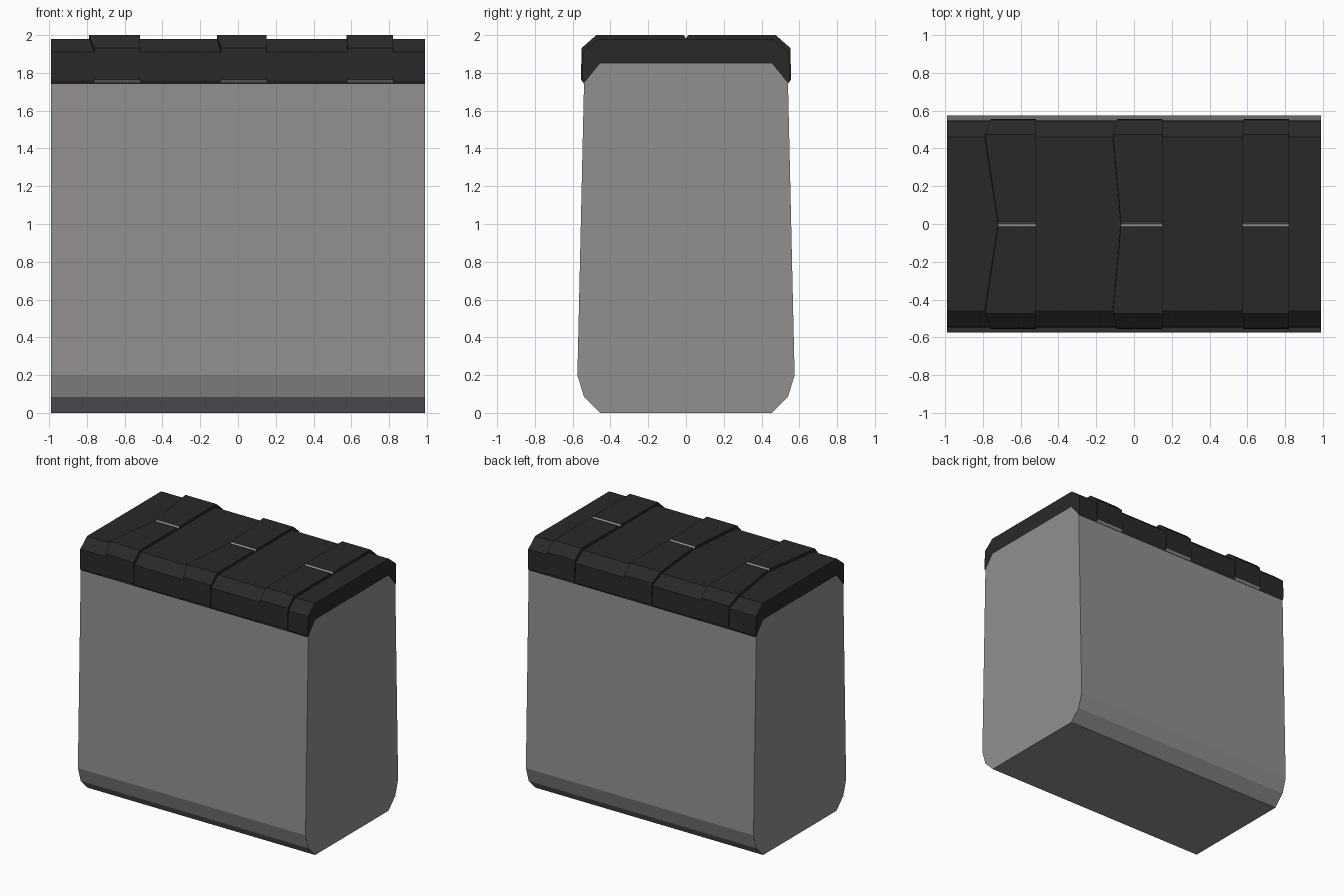
import bpy, bmesh

if "Cube" in bpy.data.objects:
    bpy.data.objects.remove(bpy.data.objects["Cube"])


def material(name, r, g, b):
    m = bpy.data.materials.new(name)
    m.diffuse_color = (r, g, b, 1)
    m.use_nodes = True
    m.node_tree.nodes["Principled BSDF"].inputs["Base Color"].default_value = m.diffuse_color
    return m


grey = material("warm_grey", 0.29, 0.275, 0.285)
dark = material("dark_strap", 0.022, 0.022, 0.023)


def mirror(half):
    """Extend a half profile (y >= 0) to the -y side, without doubling y = 0."""
    return half + [(-p[0],) + tuple(p[1:]) for p in reversed(half) if p[0] > 1e-6]


def prism(name, left, right, mats, grey_edges=()):
    """Solid between two matching end profiles of (x, y, z) points."""
    bm = bmesh.new()
    a = [bm.verts.new(p) for p in left]
    b = [bm.verts.new(p) for p in right]
    n = len(a)
    bm.faces.new(a)
    bm.faces.new(b[::-1])
    for i in range(n):
        j = (i + 1) % n
        f = bm.faces.new((a[i], b[i], b[j], a[j]))
        if i in grey_edges:
            f.material_index = 1
    bmesh.ops.recalc_face_normals(bm, faces=bm.faces[:])
    me = bpy.data.meshes.new(name)
    bm.to_mesh(me)
    bm.free()
    for m in mats:
        me.materials.append(m)
    ob = bpy.data.objects.new(name, me)
    bpy.context.collection.objects.link(ob)
    return ob


def extrude(name, profile, x0, x1, mats):
    return prism(name, [(x0, y, z) for y, z in profile],
                 [(x1, y, z) for y, z in profile], mats)


# Case body: rounded bottom, slightly tapered sides
body_half = [(0.455, 1.85), (0.54, 1.745), (0.575, 0.2), (0.54, 0.085), (0.455, 0)]
extrude("case_body", mirror(body_half), -0.99, 0.99, [grey])

# Lid: bevelled shell over the top of the body
outer = mirror([(0.46, 1.98), (0.546, 1.91), (0.549, 1.76), (0.54, 1.742)])
inner = [(-0.455, 1.85), (0.455, 1.85)]
lid = outer[:4] + inner[::-1] + outer[4:]
extrude("lid", lid, -0.99, 0.99, [dark])

# Straps: (left x at middle, at shoulder, at sides, right x)
straps = [(-0.72, -0.79, -0.76, -0.52),
          (-0.07, -0.112, -0.09, 0.15),
          (0.575, 0.575, 0.58, 0.82)]
for k, (xm, xs, xe, xr) in enumerate(straps):
    # half profile with left x per point: seam notch, shoulder, side, hem
    half = [(0.0, 1.984, xm), (0.014, 2.0, xm), (0.475, 2.0, xs),
            (0.552, 1.932, xe), (0.557, 1.765, xe), (0.538, 1.742, xe)]
    under = [(0.535, 1.765, xe), (0.54, 1.9, xe), (0.45, 1.97, xs), (0.0, 1.97, xm)]
    right_side = half + under
    left_side = [(-y, z, x) for y, z, x in reversed(right_side) if y > 1e-6]
    ring = right_side + left_side
    n = len(ring)
    prism("strap_%d" % (k + 1), [(x, y, z) for y, z, x in ring],
          [(xr, y, z) for y, z, x in ring], [dark, grey],
          grey_edges=(0, n - 1, 4, n - 5))
